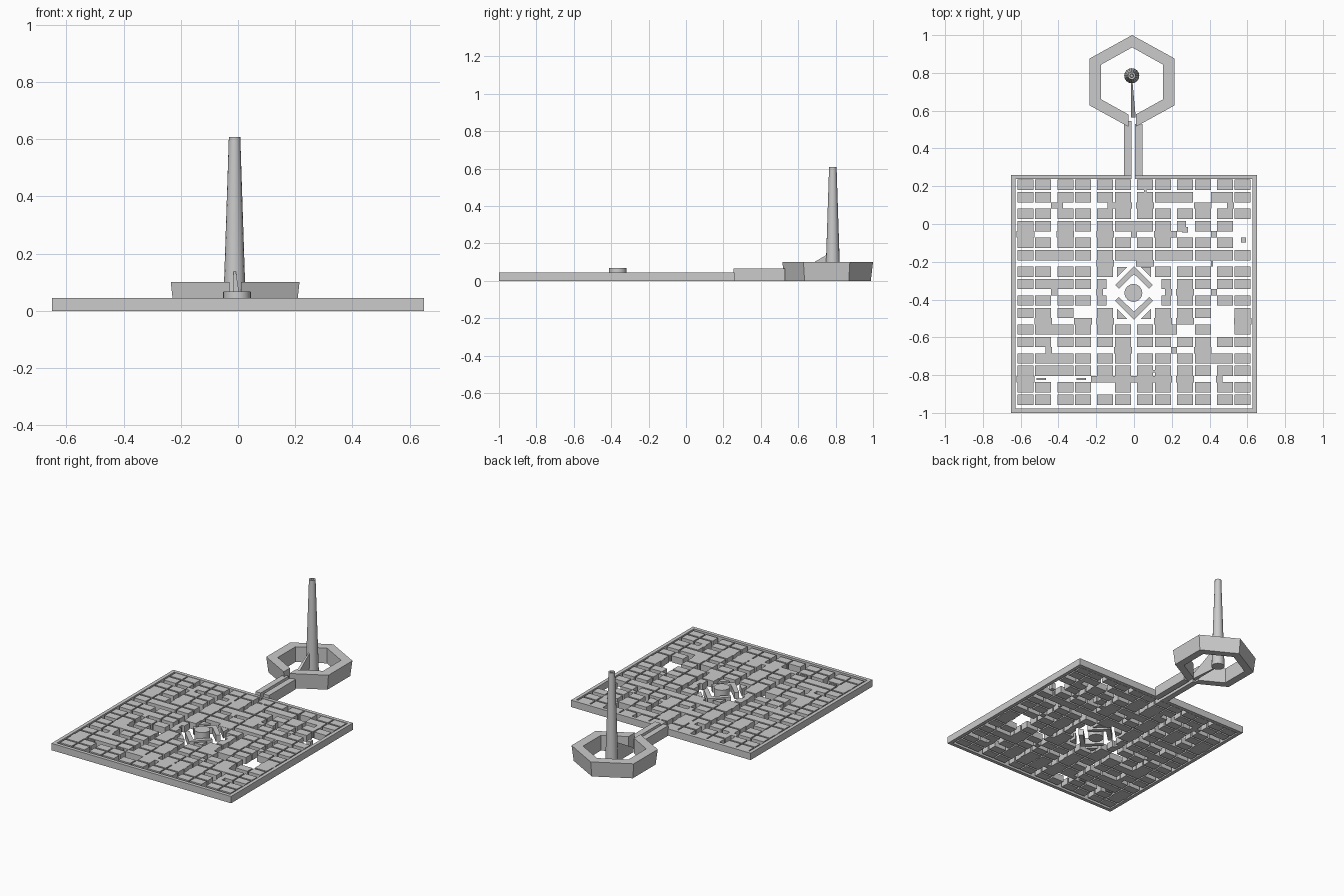
import bpy, bmesh
from math import cos, sin, pi, radians
from mathutils import Vector

if "Cube" in bpy.data.objects:
    bpy.data.objects.remove(bpy.data.objects["Cube"])


def finish(name, bm, smooth=False):
    bmesh.ops.recalc_face_normals(bm, faces=bm.faces)
    me = bpy.data.meshes.new(name)
    bm.to_mesh(me)
    bm.free()
    ob = bpy.data.objects.new(name, me)
    bpy.context.collection.objects.link(ob)
    if smooth:
        bpy.context.view_layer.objects.active = ob
        ob.select_set(True)
        bpy.ops.object.shade_smooth_by_angle(angle=radians(35))
        ob.select_set(False)
    return ob


def prism(bm, pts, h):
    # Upright prism from a plan outline, standing on z = 0
    lo = [bm.verts.new((x, y, 0)) for x, y in pts]
    hi = [bm.verts.new((x, y, h)) for x, y in pts]
    bm.faces.new(lo)
    bm.faces.new(hi)
    for i in range(len(pts)):
        j = (i + 1) % len(pts)
        bm.faces.new((lo[i], lo[j], hi[j], hi[i]))


def rect(bm, x0, x1, y0, y1, h):
    prism(bm, [(x0, y0), (x1, y0), (x1, y1), (x0, y1)], h)


def lathe(name, profile, cx, cy, n):
    # Surface of revolution with capped ends
    bm = bmesh.new()
    rings = [[bm.verts.new((cx + r * cos(2 * pi * k / n), cy + r * sin(2 * pi * k / n), z))
              for k in range(n)] for r, z in profile]
    for a, b in zip(rings, rings[1:]):
        for k in range(n):
            m = (k + 1) % n
            bm.faces.new((a[k], a[m], b[m], b[k]))
    bm.faces.new(rings[0])
    bm.faces.new(rings[-1])
    return finish(name, bm, True)


WALL_H, BLOCK_H = 0.045, 0.043

# Perimeter wall with a gate slit at the back
bm = bmesh.new()
rect(bm, -0.65, -0.627, -1, 0.26, WALL_H)
rect(bm, 0.627, 0.65, -1, 0.26, WALL_H)
rect(bm, -0.627, 0.627, -1, -0.977, WALL_H)
rect(bm, -0.627, -0.012, 0.237, 0.26, WALL_H)
rect(bm, 0.006, 0.627, 0.237, 0.26, WALL_H)
finish("perimeter_wall", bm)

# City plan: # block, [ left part, ] right part, . open.
# Columns are six pairs with streets between, rows eight pairs with streets between.
PLAN = [
    "##.##.##.##.##.##",
    "##.##.##.####.###",
    "..#[..]#.#...#.].",
    "##.##.##.##.##.##",
    "##.##.#####.[#.#.",
    "#..#..#.#.##..#..",
    "##.##.##.##.##.#.",
    "#####.###########",
    "......#..#....[..",
    "##.##.#...#.##.##",
    "#####.[...].##.##",
    "..#...[...].#.#..",
    "##.##.[...].##.##",
    "##.#..#...#.##..#",
    ".#..#.#...#.#...#",
    "#####.##.###.#..#",
    "##.##.##.##.##.##",
    ".].....#...#.#...",
    "#####.##.##.#####",
    "#####.##.##.##.##",
    "#....######.#..[.",
    "##.##..#.##.##.##",
    "##.##.##.##.##.##",
]


def spans(start, pitch, off, half, street, pairs):
    # (centre, half size) for each map column or row: two blocks, then a street
    out = []
    for i in range(pairs):
        c = start + pitch * i
        s = 1 if pitch > 0 else -1
        out += [(c - s * off, half), (c + s * off, half)]
        if i < pairs - 1:
            out.append((c + pitch / 2, street))
    return out


cols = spans(-0.528, 0.2113, 0.047, 0.0425, 0.0162, 6)
rows = spans(0.175, -0.1533, 0.033, 0.0275, 0.0166, 8)
bm = bmesh.new()
for r, line in enumerate(PLAN):
    for c, ch in enumerate(line):
        if ch == '.':
            continue
        (x, hx), (y, hy) = cols[c], rows[r]
        infill = r % 3 == 2
        if infill and c % 3 != 2:
            hx = 0.047                      # street infill closes the thin alley
        x0, x1 = x - hx, x + hx
        cut = -0.25 if infill else 0.15
        if ch == '[':
            x1 = x + cut * hx
        elif ch == ']':
            x0 = x - cut * hx
        rect(bm, x0, x1, y - hy, y + hy, BLOCK_H)
# Free-standing kiosks and little wall stubs
for x, y, w, d in [(0.27, -0.03, 0.03, 0.03), (0.58, -0.085, 0.028, 0.028),
                   (0.06, 0.165, 0.012, 0.05), (-0.49, -0.82, 0.05, 0.012),
                   (0.13, -0.78, 0.07, 0.012), (-0.28, -0.82, 0.05, 0.012),
                   (0.51, 0.10, 0.03, 0.015)]:
    rect(bm, x - w / 2, x + w / 2, y - d / 2, y + d / 2, BLOCK_H)
finish("city_blocks", bm)

# Central plaza: two chevrons, four corner wedges and a round drum
PY = -0.365
bm = bmesh.new()
for s in (1, -1):
    prism(bm, [(x, PY + s * y) for x, y in
               [(-0.1, 0.042), (0, 0.142), (0.1, 0.042), (0.08, 0.022),
                (0, 0.1), (-0.08, 0.022)]], BLOCK_H)
    for t in (1, -1):
        prism(bm, [(t * x, PY + s * y) for x, y in
                   [(0.09, 0.138), (0.035, 0.138), (0.09, 0.083)]], BLOCK_H)
finish("plaza_chevrons", bm)
lathe("plaza_drum", [(0.047, 0), (0.047, 0.067)], -0.003, PY, 32)

# Causeway: twin walls leading to the ring
bm = bmesh.new()
rect(bm, -0.052, -0.014, 0.255, 0.545, 0.065)
rect(bm, 0.006, 0.046, 0.255, 0.53, 0.065)
finish("causeway_walls", bm)

# Hexagonal ring, open at the front corner, outer side leaning outwards
CX, CY = -0.01, 0.752


def hexagon(rx, ry, gap):
    p = [Vector((CX + rx * cos(radians(-90 + 60 * k)), CY + ry * sin(radians(-90 + 60 * k))))
         for k in range(7)]
    p[0], p[6] = p[0].lerp(p[1], gap), p[6].lerp(p[5], gap)
    return p


bm = bmesh.new()
loops = []
for rx, ry, gap, z in [(0.247, 0.236, 0.09, 0), (0.26, 0.248, 0.09, 0.1),
                       (0.19, 0.183, 0.12, 0.1), (0.19, 0.183, 0.12, 0)]:
    loops.append([bm.verts.new((p.x, p.y, z)) for p in hexagon(rx, ry, gap)])
for i in range(4):
    a, b = loops[i], loops[(i + 1) % 4]
    for k in range(6):
        bm.faces.new((a[k], a[k + 1], b[k + 1], b[k]))
for k in (0, 6):
    bm.faces.new([lp[k] for lp in loops])
finish("hexagonal_ring", bm)

# Tapering tower with a small socket in its top
lathe("tower", [(0.04, 0), (0.02, 0.608), (0.01, 0.608), (0.008, 0.585)], -0.012, 0.785, 16)

# Ramp fin from the ring opening up to the tower
bm = bmesh.new()
for cx, w, y, h in [(-0.004, 0.013, 0.565, 0.03), (-0.012, 0.004, 0.755, 0.14)]:
    for s in (-1, 1):
        bm.verts.new((cx + s * w, y, 0))
        bm.verts.new((cx + s * w, y, h))
bmesh.ops.convex_hull(bm, input=bm.verts)
finish("ramp_fin", bm)
